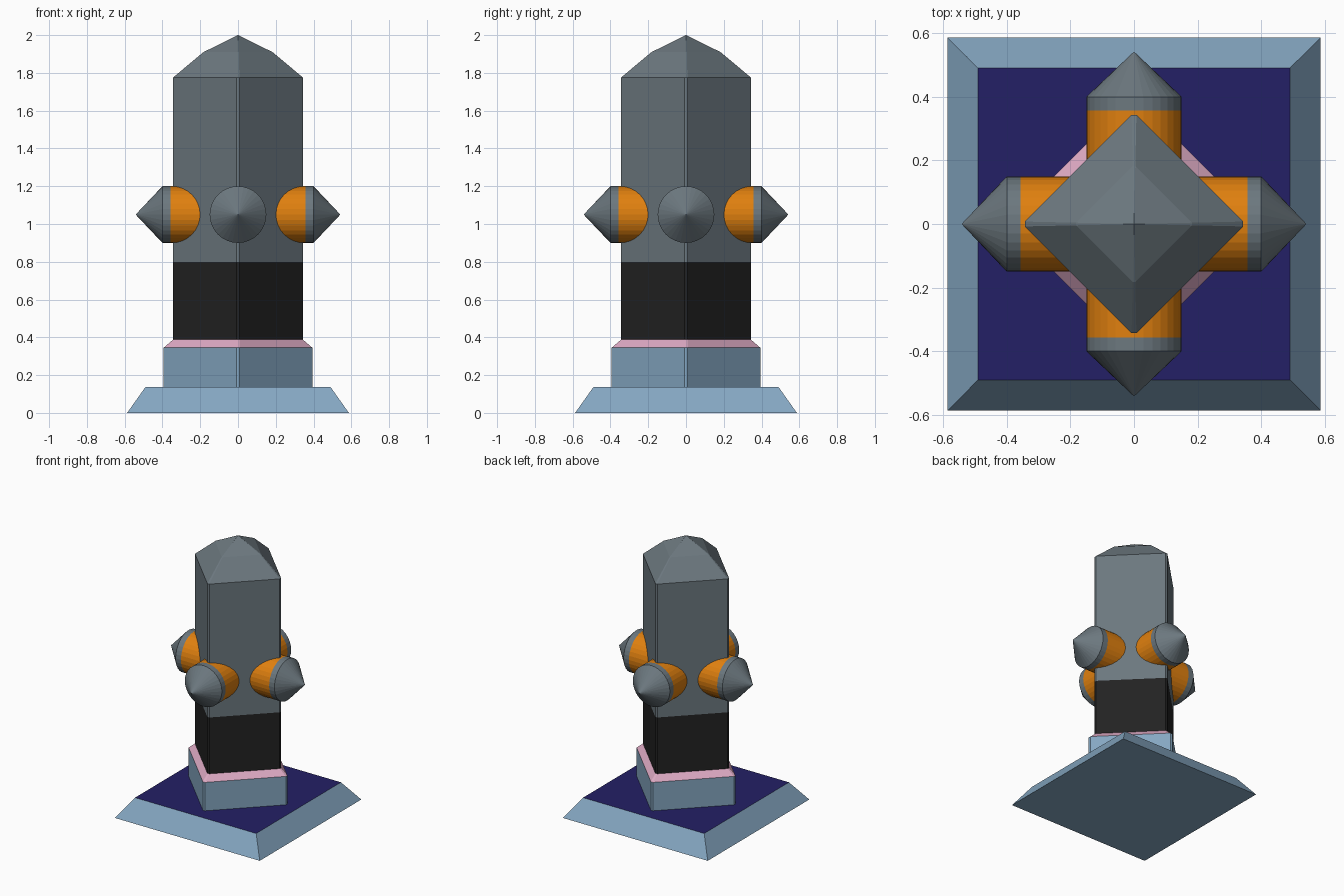
import bpy
import bmesh
from math import cos, sin, pi
from mathutils import Matrix, Vector

if "Cube" in bpy.data.objects:
    bpy.data.objects.remove(bpy.data.objects["Cube"])


def material(name, rgb):
    """Flat material from an sRGB colour."""
    linear = [(c / 255 / 12.92) if c < 11 else ((c / 255 + 0.055) / 1.055) ** 2.4 for c in rgb]
    mat = bpy.data.materials.new(name)
    mat.use_nodes = True
    mat.diffuse_color = (*linear, 1)
    mat.node_tree.nodes["Principled BSDF"].inputs["Base Color"].default_value = (*linear, 1)
    return mat


grey = material("slate grey", (108, 120, 127))
black = material("black", (34, 34, 34))
pink = material("pink", (222, 170, 196))
blue = material("pale blue", (133, 167, 194))
navy = material("navy", (36, 32, 102))
orange = material("orange", (224, 128, 15))


def loft(name, section, rings, bands, top=None, matrix=Matrix()):
    """Sweep a unit section through (radius, height) rings, one material per band."""
    mats = list(dict.fromkeys(bands + ([top] if top else [])))
    bm = bmesh.new()
    loops = []
    for radius, height in rings:
        if radius == 0:
            loops.append([bm.verts.new((0, 0, height))])
        else:
            loops.append([bm.verts.new((x * radius, y * radius, height)) for x, y in section])
    n = len(section)
    for low, high, mat in zip(loops, loops[1:], bands):
        for i in range(n):
            j = (i + 1) % n
            upper = [high[0]] if len(high) == 1 else [high[j], high[i]]
            bm.faces.new([low[i], low[j]] + upper).material_index = mats.index(mat)
    bm.faces.new(loops[0][::-1]).material_index = mats.index(bands[0])
    if len(loops[-1]) > 1:
        bm.faces.new(loops[-1]).material_index = mats.index(top or bands[-1])
    bm.transform(matrix)
    bmesh.ops.recalc_face_normals(bm, faces=bm.faces[:])
    mesh = bpy.data.meshes.new(name)
    bm.to_mesh(mesh)
    bm.free()
    for mat in mats:
        mesh.materials.append(mat)
    obj = bpy.data.objects.new(name, mesh)
    bpy.context.collection.objects.link(obj)
    return obj


# Cross-sections: square, diamond with clipped corners, circle
square = [(-1, -1), (1, -1), (1, 1), (-1, 1)]
clip = 0.022
diamond = []
for k in range(4):
    a = k * pi / 2
    for side in (-clip, clip):
        p = Matrix.Rotation(a, 2) @ Vector((1 - clip / 2, side))
        diamond.append((p.x, p.y))
circle = [(cos(2 * pi * k / 32), sin(2 * pi * k / 32)) for k in range(32)]

# Sloped base slab with a dark top
loft("base", square, [(0.587, 0), (0.49, 0.137)], [blue], navy)

# Plinth with chamfered rim
loft("plinth", diamond, [(0.398, 0.13), (0.398, 0.345), (0.347, 0.388)], [blue, pink])

# Column with dark lower band and faceted cap
loft("column", diamond,
     [(0.347, 0.38), (0.347, 0.8), (0.347, 1.776), (0.185, 1.91), (0, 2)],
     [black, grey, grey, grey])

# Four nozzles with pointed caps
for k, side in enumerate(("left", "back", "right", "front")):
    place = (Matrix.Translation((0, 0, 1.05)) @ Matrix.Rotation(k * pi / 2, 4, "Z")
             @ Matrix.Rotation(pi / 2, 4, "Y"))
    loft(side + "_nozzle", circle,
         [(0.15, 0.1), (0.15, 0.357), (0.15, 0.4), (0, 0.542)],
         [orange, grey, grey], matrix=place)
